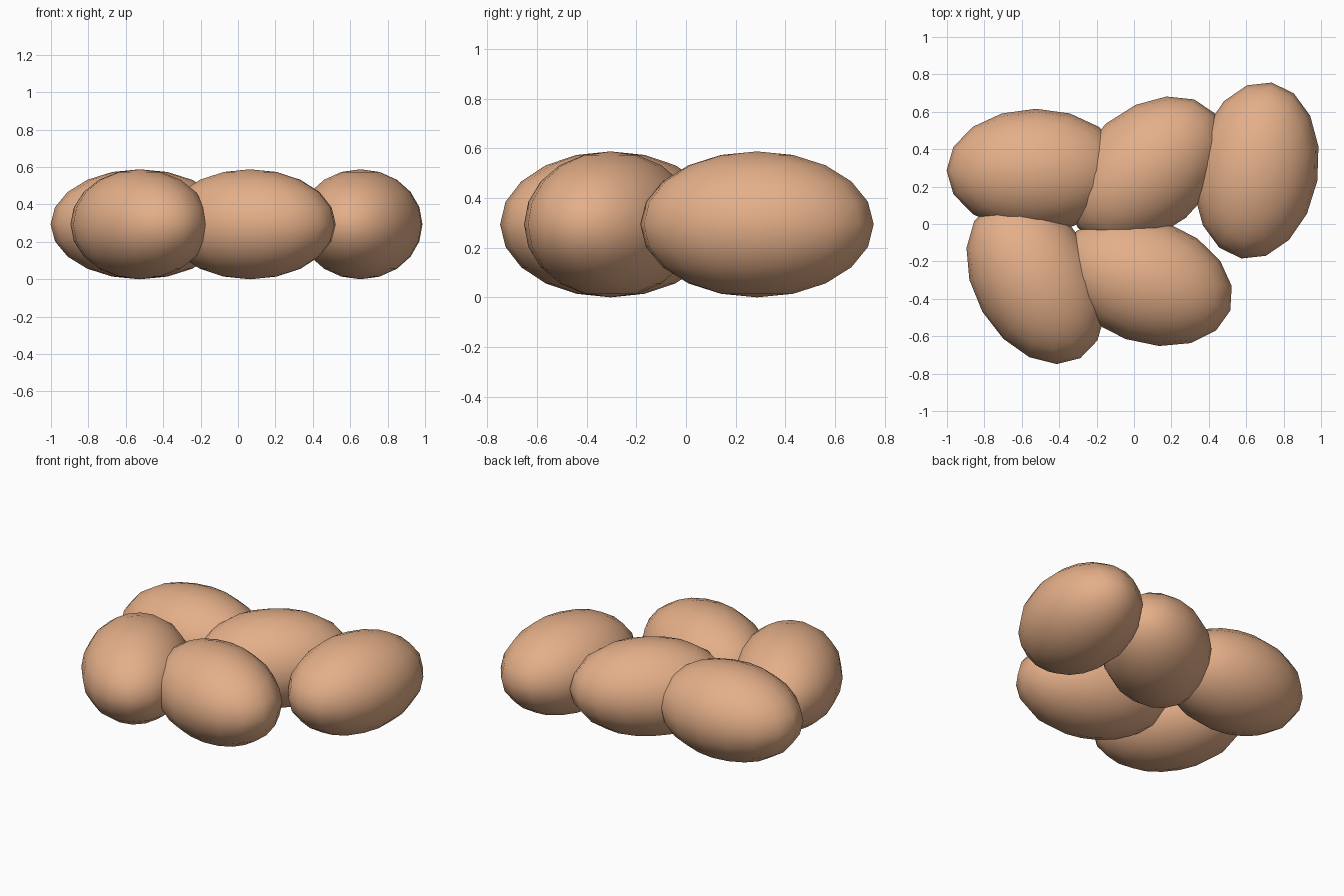
import bpy
from math import radians

if "Cube" in bpy.data.objects:
    bpy.data.objects.remove(bpy.data.objects["Cube"])

SEMI_AXES = (0.477, 0.33, 0.294)   # length, width, height of one potato
PITCH = 0.59                       # spacing of the two-row layout
ORIGIN = (-0.525, -0.304)

mat = bpy.data.materials.new("potato_skin")
mat.diffuse_color = (0.78, 0.43, 0.25, 1.0)
mat.use_nodes = True
mat.node_tree.nodes["Principled BSDF"].inputs["Base Color"].default_value = mat.diffuse_color


# One smooth, low-poly ellipsoid turned about z
def potato(name, col, row, angle):
    bpy.ops.mesh.primitive_uv_sphere_add(
        segments=16, ring_count=10, radius=1,
        location=(ORIGIN[0] + col * PITCH, ORIGIN[1] + row * PITCH, 0.294),
        rotation=(0, 0, radians(angle)))
    ob = bpy.context.object
    ob.name = name
    ob.scale = SEMI_AXES
    ob.data.materials.append(mat)
    bpy.ops.object.shade_smooth()
    return ob


# Front row of two, back row of three
potato("potato_front_left", 0, 0, -60)
potato("potato_front_middle", 1, 0, -19.5)
potato("potato_back_left", 0, 1, 0)
potato("potato_back_middle", 1, 1, 40)
potato("potato_back_right", 2, 1, 80.3)
